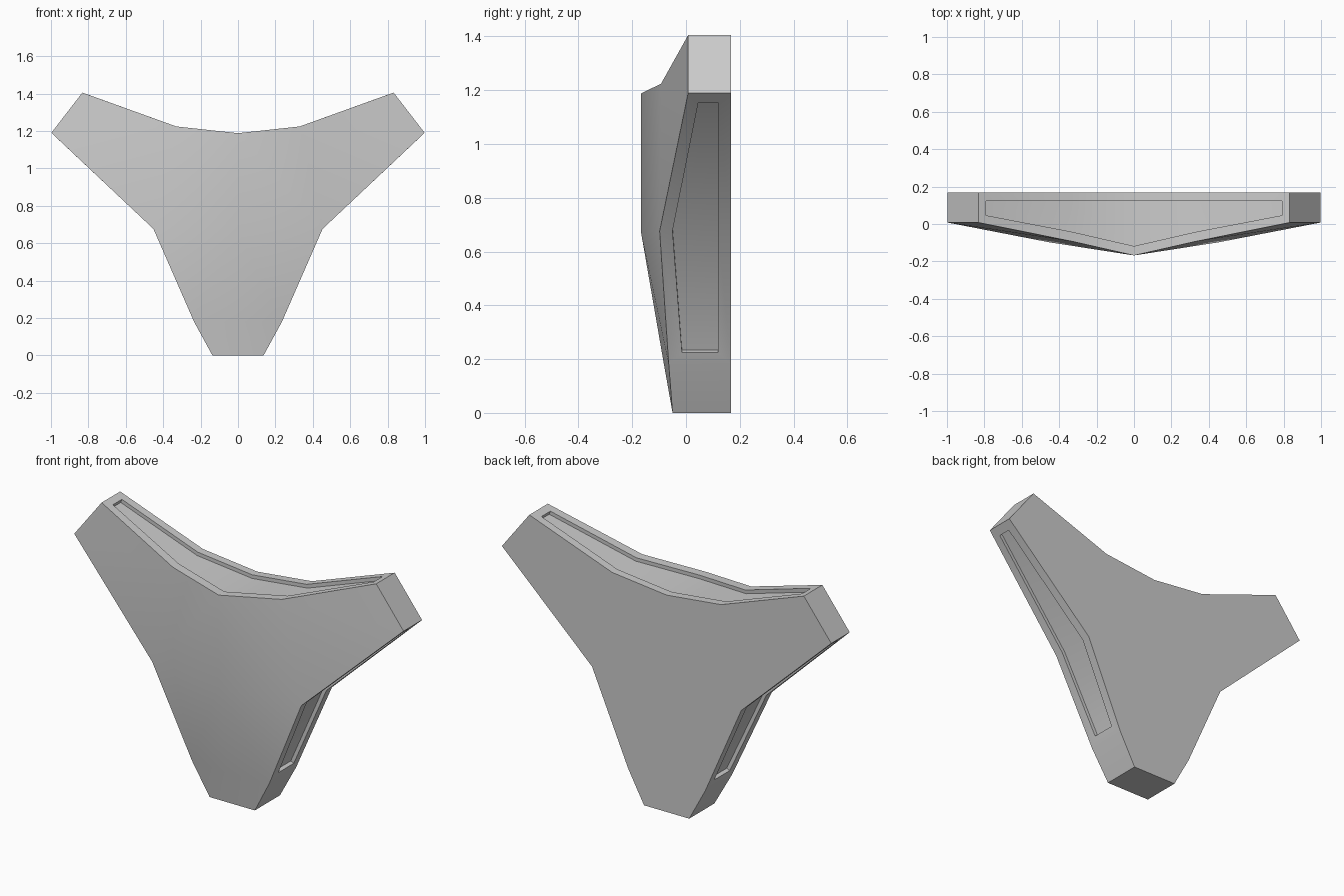
import bpy, bmesh
from mathutils import Vector

if "Cube" in bpy.data.objects:
    bpy.data.objects.remove(bpy.data.objects["Cube"])

BACK, DEPTH = 0.168, 0.02
bm = bmesh.new()


def face(*pts):
    bm.faces.new([bm.verts.new(p) for p in pts])


def strip(a, b):
    for i in range(len(a) - 1):
        face(a[i], a[i + 1], b[i + 1], b[i])


def back(pts):
    return [Vector((p.x, BACK, p.z)) for p in pts]


def recessed_wall(outer, inner, normals, inner_back, open_start):
    """Edge wall with a sunken panel; columns run along the outline."""
    ob = back(outer)
    ib = [Vector((p.x, inner_back, p.z)) for p in inner]
    drop = [Vector((n[0], 0, n[1])).normalized() * DEPTH for n in normals]
    low = [p - d for p, d in zip(inner, drop)]
    lowb = [p - d for p, d in zip(ib, drop)]
    strip(outer, inner)      # front rim
    strip(ib, ob)            # back rim
    strip(inner, low)        # groove sides
    strip(lowb, ib)
    strip(low, lowb)         # groove floor
    for k in ([-1] if open_start else [0, -1]):
        face(outer[k], inner[k], ib[k], ob[k])
        face(inner[k], low[k], lowb[k], ib[k])


V = Vector
# Right half of the outline, top centre round to the foot
c0, t1, t2 = V((0, -.168, 1.188)), V((.33, -.093, 1.224)), V((.832, .008, 1.405))
t3, s1 = V((.998, .008, 1.19)), V((.452, -.098, .676))
s2, s3 = V((.235, -.064, .18)), V((.137, -.05, 0))
c3, c2, c1 = V((0, -.05, 0)), V((0, -.082, .18)), V((0, -.168, .676))

# Faceted front
face(c0, t1, s1, c1)
face(t1, t2, t3, s1)
face(c1, s1, s2, c2)
face(c2, s2, s3, c3)
# Flat back
face(*back([c0, t1, t2, t3, s1, s2, s3, c3]))
# Tip, lower leg side and foot
for a, b in ((t2, t3), (s2, s3), (s3, c3)):
    strip([a, b], back([a, b]))

# Top edge with groove
recessed_wall([c0, t1, t2],
              [V((0, -.118, 1.188)), V((.33, -.042, 1.224)), V((.79, .046, 1.39))],
              [(0, 1), (-.22, .97), (-.34, .94)], .123, True)
# Under-arm edge with groove
recessed_wall([t3, s1, s2],
              [V((.961, .046, 1.155)), V((.452, -.05, .676)), V((.2547, -.015, .225))],
              [(.685, -.728), (.82, -.57), (.916, -.40)], .119, False)

bmesh.ops.remove_doubles(bm, verts=bm.verts, dist=1e-4)
# Mirror to the left half
bmesh.ops.mirror(bm, geom=bm.verts[:] + bm.edges[:] + bm.faces[:],
                 axis='X', merge_dist=1e-4)
bmesh.ops.remove_doubles(bm, verts=bm.verts, dist=1e-4)
bmesh.ops.recalc_face_normals(bm, faces=bm.faces)

mesh = bpy.data.meshes.new("three_armed_plate")
bm.to_mesh(mesh)
bm.free()
plate = bpy.data.objects.new("three_armed_plate", mesh)
bpy.context.collection.objects.link(plate)
bpy.context.view_layer.objects.active = plate
plate.select_set(True)
bpy.ops.object.shade_smooth_by_angle(angle=0.5236)
